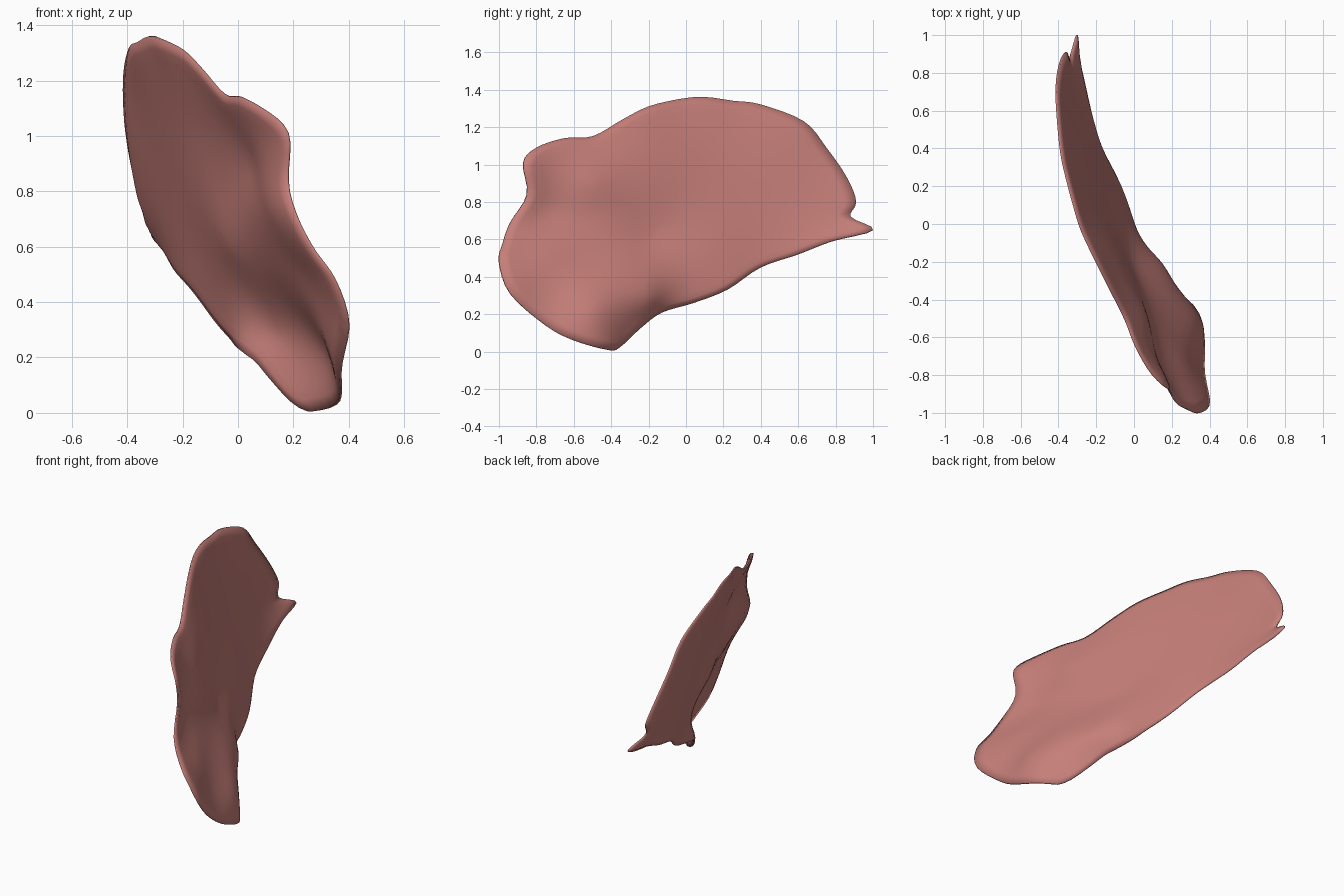
import bpy, bmesh, math
from mathutils import Vector

default = bpy.data.objects.get("Cube")
if default:
    bpy.data.objects.remove(default, do_unlink=True)

# Rim of the shard as (y, z, x), running from the pointed tip over the top
RIM = [
    (1, .65, -.3), (.88, .72, -.34), (.91, .8, -.36), (.86, .93, -.39),
    (.75, 1.09, -.41), (.63, 1.23, -.41), (.4, 1.32, -.39), (.25, 1.34, -.36),
    (.1, 1.36, -.32), (-.03, 1.35, -.28), (-.2, 1.31, -.2), (-.34, 1.24, -.13),
    (-.5, 1.15, -.05), (-.65, 1.14, .01), (-.8, 1.09, .1), (-.87, 1.01, .18),
    (-.85, .84, .18), (-.94, .69, .22), (-.98, .58, .28), (-1, .48, .35),
    (-.94, .31, .4), (-.75, .14, .37), (-.6, .06, .37), (-.42, .01, .3),
    (-.36, .02, .22), (-.24, .13, .11), (-.13, .21, .03), (.04, .26, -.02),
    (.22, .33, -.08), (.4, .45, -.17), (.6, .52, -.23), (.78, .59, -.27),
]
# Swells and hollows inside the rim
RELIEF = [
    (-.75, .95, .12), (-.75, .75, .13), (-.75, .5, .25), (-.75, .3, .32),
    (-.5, .9, .06), (-.5, .73, .07), (-.5, .45, .19), (-.5, .2, .33),
    (-.2, 1, -.09), (-.2, .8, -.05), (-.2, .6, -.02), (-.2, .27, .13),
    (.15, .9, -.2), (.15, .6, -.12), (.5, 1, -.33), (.5, .75, -.27),
]
CENTRE = Vector((-.1, .7))
RINGS = 16
STEPS = 4


def kernel(a, b):
    d = (a[0] - b[0]) ** 2 + (a[1] - b[1]) ** 2
    return d * math.log(d) if d > 0 else 0.0


def solve(rows):
    """Gaussian elimination on an augmented matrix."""
    n = len(rows)
    for c in range(n):
        pivot = max(range(c, n), key=lambda r: abs(rows[r][c]))
        rows[c], rows[pivot] = rows[pivot], rows[c]
        for r in range(c + 1, n):
            f = rows[r][c] / rows[c][c]
            rows[r] = [p - f * q for p, q in zip(rows[r], rows[c])]
    out = [0.0] * n
    for r in reversed(range(n)):
        known = sum(rows[r][k] * out[k] for k in range(r + 1, n))
        out[r] = (rows[r][n] - known) / rows[r][r]
    return out


def thin_plate(points):
    """Smooth sheet x(y, z) through all the given points."""
    system = [[kernel(p, q) for q in points] + [1, p[0], p[1], p[2]] for p in points]
    for basis in (lambda p: 1, lambda p: p[0], lambda p: p[1]):
        system.append([basis(p) for p in points] + [0, 0, 0, 0])
    w = solve(system)
    base, slope_y, slope_z = w[-3:]

    def height(y, z):
        bend = sum(k * kernel((y, z), p) for k, p in zip(w, points))
        return bend + base + slope_y * y + slope_z * z
    return height


def smooth_loop(points, steps):
    """Closed Catmull-Rom curve through 2D points."""
    pts = [Vector(p[:2]) for p in points]
    n = len(pts)
    loop = []
    for i in range(n):
        a, b, c, d = (pts[(i + k) % n] for k in (-1, 0, 1, 2))
        for s in range(steps):
            t = s / steps
            loop.append(b + .5 * t * (c - a + t * (2 * a - 5 * b + 4 * c - d
                                                   + t * (3 * (b - c) + d - a))))
    return loop


# Curved sheet built as rings growing from the centre to the rim
sheet = thin_plate(RIM + RELIEF)
outline = smooth_loop(RIM, STEPS)
bm = bmesh.new()


def add_vert(p):
    return bm.verts.new((sheet(p.x, p.y), p.x, p.y))


hub = add_vert(CENTRE)
rings = [[add_vert(CENTRE.lerp(p, (r + 1) / RINGS)) for p in outline]
         for r in range(RINGS)]
count = len(outline)
for i in range(count):
    j = (i + 1) % count
    bm.faces.new((hub, rings[0][i], rings[0][j]))
    for inner, outer in zip(rings, rings[1:]):
        bm.faces.new((inner[i], outer[i], outer[j], inner[j]))
bmesh.ops.recalc_face_normals(bm, faces=bm.faces)

mesh = bpy.data.meshes.new("curved_shard")
bm.to_mesh(mesh)
bm.free()
shard = bpy.data.objects.new("curved_shard", mesh)
bpy.context.collection.objects.link(shard)

# Thin wall, slimmer toward the rim
body = shard.vertex_groups.new(name="thick_middle")
body.add(list(range(1 + count * (RINGS - 1))), 1.0, 'REPLACE')
wall = shard.modifiers.new("wall", 'SOLIDIFY')
wall.thickness = .02
wall.offset = 0
wall.vertex_group = body.name
wall.thickness_vertex_group = .4

# Dusty pink surface
pink = bpy.data.materials.new("dusty_pink")
pink.use_nodes = True
colour = (.56, .21, .19, 1)
pink.diffuse_color = colour
pink.node_tree.nodes["Principled BSDF"].inputs["Base Color"].default_value = colour
mesh.materials.append(pink)

bpy.ops.object.select_all(action='DESELECT')
shard.select_set(True)
bpy.context.view_layer.objects.active = shard
bpy.ops.object.shade_smooth_by_angle(angle=math.radians(50))
